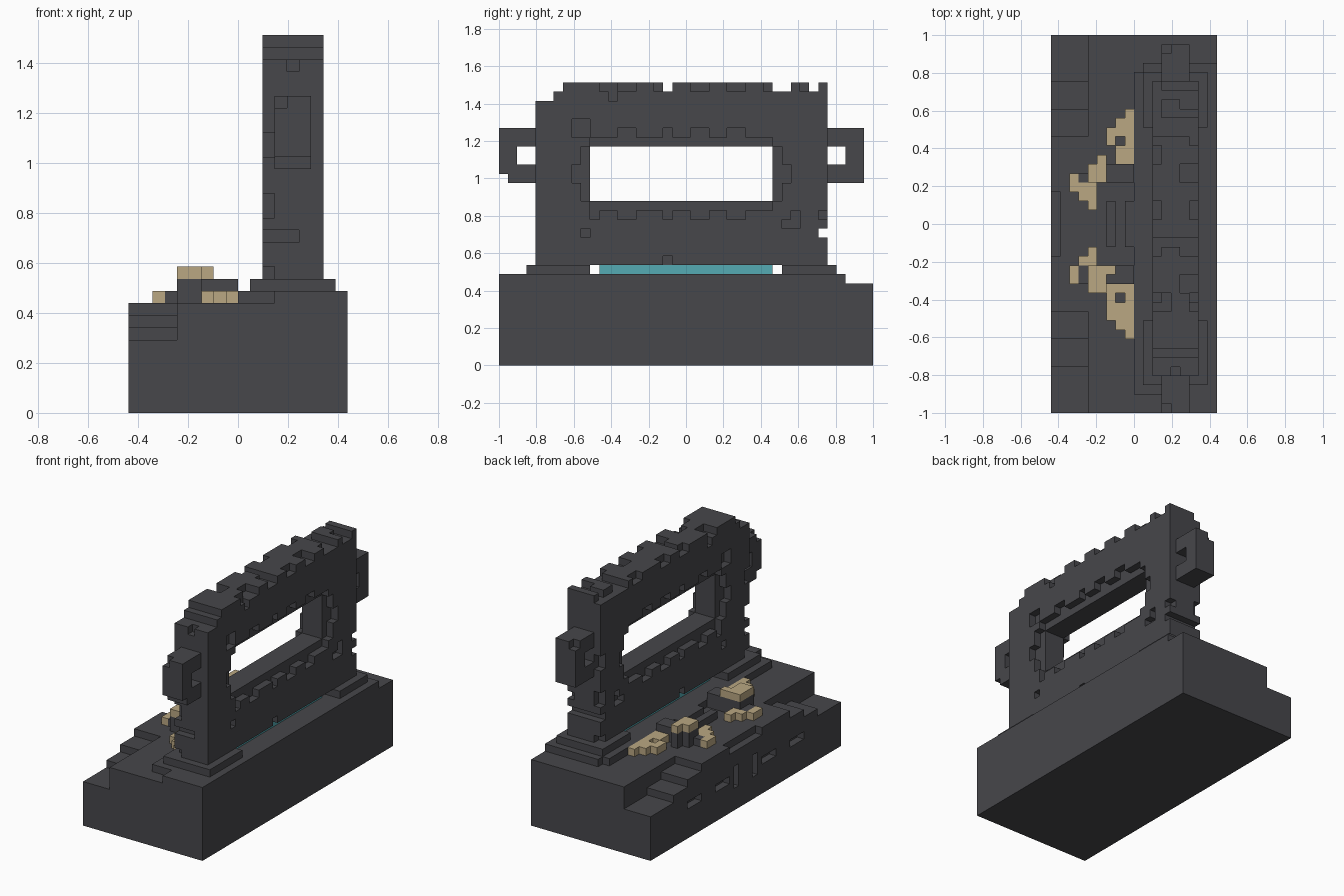
import bpy
import bmesh
import random
from mathutils import Vector

random.seed(4)
UNIT = 2 / 41                      # edge of one block
ORIGIN = Vector((-9 * UNIT, -1, 0))  # corner of the block grid
LENGTH = 41

cube = bpy.data.objects.get("Cube")
if cube:
    bpy.data.objects.remove(cube)


def material(name, rgb):
    mat = bpy.data.materials.new(name)
    mat.use_nodes = True
    colour = (*rgb, 1)
    mat.diffuse_color = colour
    mat.node_tree.nodes["Principled BSDF"].inputs["Base Color"].default_value = colour
    return mat


def box(x, y, z):
    """Block cells filling three half-open ranges."""
    return {(i, j, k) for i in range(*x) for j in range(*y) for k in range(*z)}


def mirror_y(cells):
    return cells | {(i, LENGTH - 1 - j, k) for i, j, k in cells}


def layer(columns, z):
    """One layer of blocks from (column, first row, end row) runs."""
    return {(i, j, z) for i, a, b in columns for j in range(a, b)}


stone = material("dark stone", (0.063, 0.063, 0.070))
sand = material("pale sand", (0.49, 0.39, 0.225))
teal = material("teal glow", (0.09, 0.41, 0.456))
parts = []

# Base with stairs at both ends of the low side
base = box((0, 18), (0, LENGTH), (0, 9))
for end_row, height in ((5, 6), (8, 7), (11, 8)):
    base -= mirror_y(box((0, 4), (0, end_row), (height, 9)))
base -= box((0, 1), (17, 24), (8, 9))
# Slots cut in the side of the base
slots = box((0, 1), (8, 11), (4, 5)) | box((0, 1), (14, 17), (4, 5))
slots |= box((0, 1), (18, 19), (3, 6))
base -= mirror_y(slots)
parts.append(("base", base, stone))

# Raised floor and the two plinths
floor = box((9, 18), (2, 37), (9, 10)) | box((10, 18), (37, 38), (9, 10))
floor |= box((12, 18), (0, 2), (9, 10))
parts.append(("raised_floor", floor, stone))
plinths = box((10, 17), (3, 10), (10, 11)) | box((10, 17), (31, 37), (10, 11))
parts.append(("plinths", plinths, stone))
parts.append(("glowing_strip", box((12, 15), (11, 30), (10, 11)), teal))

# Wall with a window right through it
wall = box((11, 16), (4, 36), (11, 30))
wall -= box((11, 16), (10, 30), (18, 24))
wall -= box((11, 16), (4, 6), (29, 30))

# Recessed window surround and worn notches, on both wall faces
recesses = [((10, 30), (17, 25)), ((9, 31), (18, 24)), ((8, 32), (20, 22)),
            ((8, 10), (25, 27)), ((9, 10), (14, 15)), ((12, 13), (29, 30)),
            ((31, 33), (15, 16)), ((32, 33), (16, 17)), ((35, 36), (16, 17)),
            ((18, 19), (11, 12)), ((10, 11), (16, 17))]
for rows in ((13, 15), (18, 19), (21, 23), (25, 27)):
    recesses += [(rows, (16, 17)), (rows, (25, 26))]
for rows, levels in recesses:
    for column in (11, 15):
        wall -= box((column, column + 1), rows, levels)

# Chipped ends of the wall
wall -= box((11, 16), (35, 36), (14, 15))
for levels in ((11, 12), (16, 18), (21, 23)):
    wall -= mirror_y(box((11, 12), (4, 5), levels)) | box((11, 12), (35, 36), levels)
wall -= box((11, 14), (4, 5), (14, 15))
wall -= box((13, 14), (4, 5), (28, 29))
parts.append(("window_wall", wall, stone))

# Broken coping along the top of the wall
coping = set()
gaps = {18, 30, 31, 34}
start, end = 11, 15
for row in range(7, 36):
    if row % 2:
        start, end = random.choice((11, 11, 12, 13)), random.choice((14, 15, 16, 16))
    if row not in gaps:
        coping |= box((start, end), (row, row + 1), (30, 31))
parts.append(("broken_coping", coping, stone))

# Handle-like brackets at the wall ends
front_bracket = box((12, 15), (0, 4), (20, 26)) - box((12, 15), (2, 4), (22, 24))
front_bracket -= box((12, 15), (0, 1), (20, 21)) | box((12, 13), (0, 1), (25, 26))
back_bracket = box((12, 15), (36, 40), (20, 26)) - box((12, 15), (36, 38), (22, 24))
back_bracket -= box((12, 13), (39, 40), (25, 26))
parts.append(("front_bracket", front_bracket, stone))
parts.append(("back_bracket", back_bracket, stone))

# Sand patches, low on the floor and high on the rubble
low_back = [(8, 27, 33), (7, 27, 29), (7, 30, 32), (6, 29, 31),
            (4, 22, 25), (3, 23, 25), (2, 24, 26)]
low_front = [(8, 8, 14), (7, 9, 12), (7, 13, 14), (6, 10, 14),
             (4, 16, 18), (3, 16, 17), (2, 14, 16)]
high_patches = layer([(4, 25, 27), (5, 25, 28), (4, 13, 16), (5, 13, 16), (6, 15, 16)], 11)
parts.append(("low_sand", layer(low_back + low_front, 9), sand))
parts.append(("high_sand", high_patches, sand))

# Rubble under the sand, and low kerbs between the patches
rubble = {(i, j, k) for i, j, _ in high_patches for k in (9, 10)}
rubble |= box((6, 9), (25, 27), (9, 11)) | box((6, 9), (14, 16), (9, 11))
rubble |= box((3, 4), (14, 16), (9, 10)) | box((3, 4), (25, 26), (9, 10))
rubble |= box((6, 7), (18, 23), (9, 10)) | box((8, 9), (18, 23), (9, 10))
parts.append(("rubble_and_kerbs", rubble, stone))

occupied = set().union(*(cells for _, cells, _ in parts))


def build(name, cells, mat):
    """Mesh the outer faces of a set of blocks."""
    bm = bmesh.new()
    for cell in sorted(cells):
        for axis in range(3):
            for sign in (0, 1):
                near = list(cell)
                near[axis] += 2 * sign - 1
                if tuple(near) in occupied:
                    continue
                corner = Vector(cell)
                corner[axis] += sign
                u, v = Vector((0, 0, 0)), Vector((0, 0, 0))
                u[(axis + 1) % 3] = v[(axis + 2) % 3] = 1
                loop = [corner, corner + u, corner + u + v, corner + v]
                if not sign:
                    loop.reverse()
                bm.faces.new([bm.verts.new(ORIGIN + p * UNIT) for p in loop])
    bmesh.ops.remove_doubles(bm, verts=bm.verts, dist=UNIT / 100)
    mesh = bpy.data.meshes.new(name)
    bm.to_mesh(mesh)
    bm.free()
    mesh.materials.append(mat)
    bpy.context.collection.objects.link(bpy.data.objects.new(name, mesh))


for part in parts:
    build(*part)
